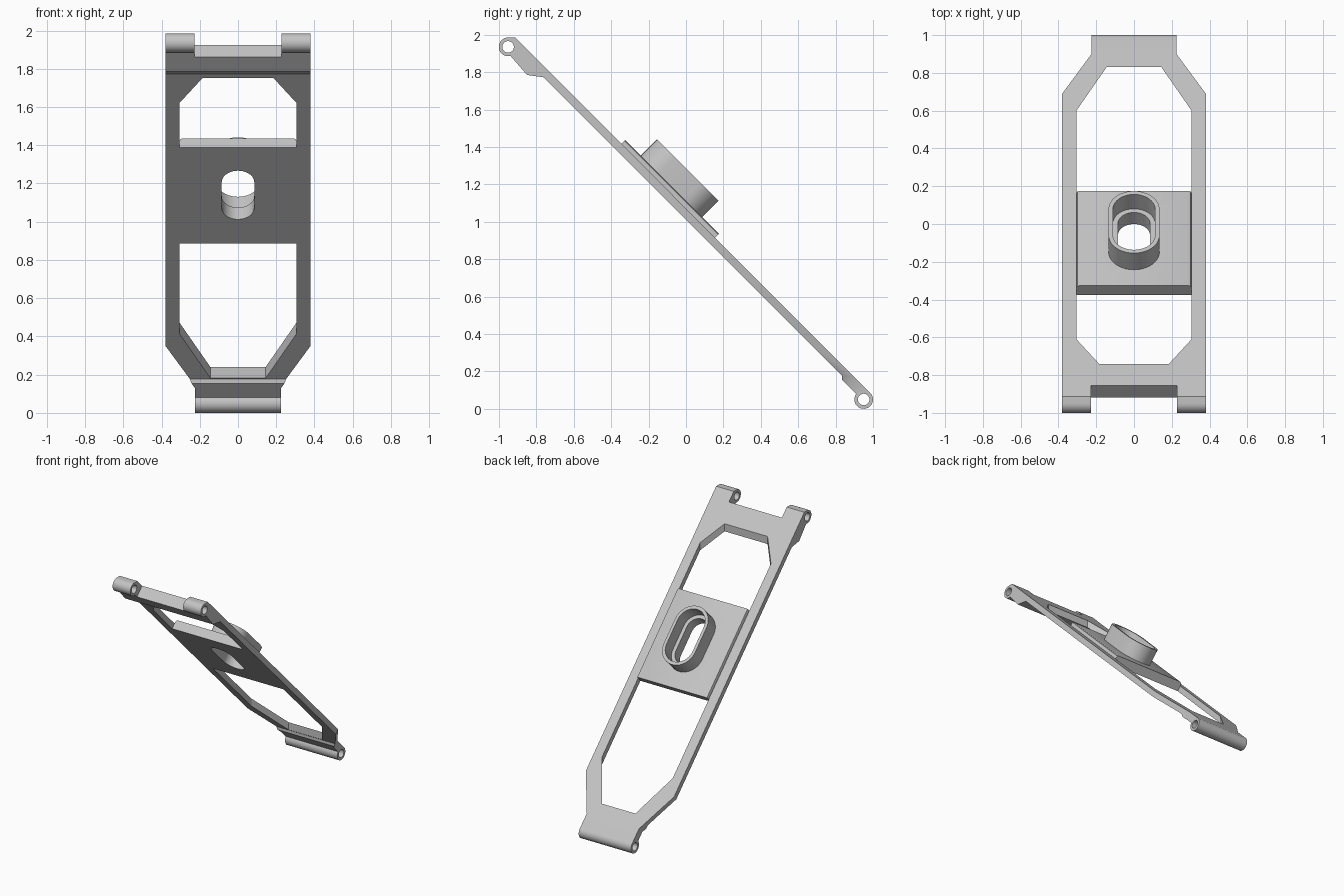
import bpy, bmesh
from math import sin, cos, pi, radians, sqrt

cube = bpy.data.objects.get("Cube")
if cube:
    bpy.data.objects.remove(cube, do_unlink=True)

grey = bpy.data.materials.new("light_grey")
grey.use_nodes = True
grey.diffuse_color = (0.55, 0.55, 0.55, 1)
grey.node_tree.nodes["Principled BSDF"].inputs["Base Color"].default_value = (0.55, 0.55, 0.55, 1)


# Mappings from (a, b, height) to world space
def sideways(y, z, x):
    return (x, y, z)


def upright(x, y, z):
    return (x, y, z)


def tilted(x, d, s):
    """d runs up the 45 degree slope, s is the height off it."""
    return (x, (s - d) / 2, (s + d) / 2)


def tilted_section(x, s, d):
    return tilted(x, d, s)


def prism(name, points, place, low, high):
    bm = bmesh.new()
    rings = [[bm.verts.new(place(a, b, h)) for a, b in points] for h in (low, high)]
    bm.faces.new(rings[0])
    bm.faces.new(rings[1])
    for i in range(len(points)):
        j = (i + 1) % len(points)
        bm.faces.new((rings[0][i], rings[0][j], rings[1][j], rings[1][i]))
    bmesh.ops.recalc_face_normals(bm, faces=bm.faces)
    mesh = bpy.data.meshes.new(name)
    bm.to_mesh(mesh)
    bm.free()
    mesh.materials.append(grey)
    obj = bpy.data.objects.new(name, mesh)
    bpy.context.collection.objects.link(obj)
    return obj


def arc(centre, radius, start, end, steps=20):
    angles = [radians(start + (end - start) * i / steps) for i in range(steps + 1)]
    return [(centre[0] + radius * cos(t), centre[1] + radius * sin(t)) for t in angles]


def mirrored(half):
    """Close a right-hand outline with its mirror image."""
    return half + [(-x, y) for x, y in reversed(half)]


def stadium(half_width, half_length):
    straight = half_length - half_width
    points = arc((0, straight), half_width, 0, 180) + arc((0, -straight), half_width, 180, 360)
    return [(x, 1.267 + sqrt(2) * v) for x, v in points]


def carve(target, tool, operation="DIFFERENCE"):
    mod = target.modifiers.new("carve", "BOOLEAN")
    mod.operation = operation
    mod.solver = "EXACT"
    mod.object = tool
    bpy.context.view_layer.objects.active = target
    bpy.ops.object.modifier_apply(modifier=mod.name)
    bpy.data.objects.remove(tool, do_unlink=True)


def smooth(obj):
    bpy.ops.object.select_all(action="DESELECT")
    obj.select_set(True)
    bpy.context.view_layer.objects.active = obj
    bpy.ops.object.shade_smooth_by_angle(angle=radians(30))


# Arm: side profile with rounded hinge ends, trimmed to its tapered outline
upper_pin, lower_pin = (-0.951, 1.935), (0.95, 0.05)
profile = arc(upper_pin, 0.05, 90, 285)
profile += [(-0.85, 1.785), (-0.76, 1.772), (0.834, 0.178), (0.834, 0.155)]
profile += arc(lower_pin, 0.05, 144, 405) + [(-0.914, 1.985)]
frame = prism("arm_frame", profile, sideways, -0.38, 0.38)
outline = mirrored([(0.225, -1.3), (0.225, -0.73), (0.38, -0.31), (0.38, 3.3)])
carve(frame, prism("outline_tool", outline, tilted, 0.5, 1.5), "INTERSECT")

# Long window, cut straight down; the pad later splits it in two
window = mirrored([(0.185, -0.74), (0.305, -0.61), (0.305, 0.60), (0.145, 0.83)])
carve(frame, prism("window_tool", window, upright, -0.5, 2.5))

# Notch between the upper lugs, and the two pin holes
notch = mirrored([(0.228, 2.78), (0.228, 3.3)])
carve(frame, prism("notch_tool", notch, tilted, 0.5, 1.5))
for pin in (upper_pin, lower_pin):
    carve(frame, prism("pin_tool", arc(pin, 0.031, 0, 342, 19), sideways, -0.6, 0.6))
smooth(frame)

# Centre pad with eased long edges
section = mirrored([(0.305, 1.012), (0.305, 1.088), (0.3, 1.104), (0.287, 1.111)])
pad = prism("centre_pad", section, tilted_section, 0.76, 1.762)

# Oblong collar with a stepped slot through collar and pad
collar = prism("collar", stadium(0.135, 0.2325), tilted, 1.08, 1.287)
carve(collar, prism("recess_tool", stadium(0.112, 0.2075), tilted, 1.135, 1.5))
for part in (pad, collar):
    carve(part, prism("slot_tool", stadium(0.085, 0.18), tilted, 0.8, 1.5))
    smooth(part)
